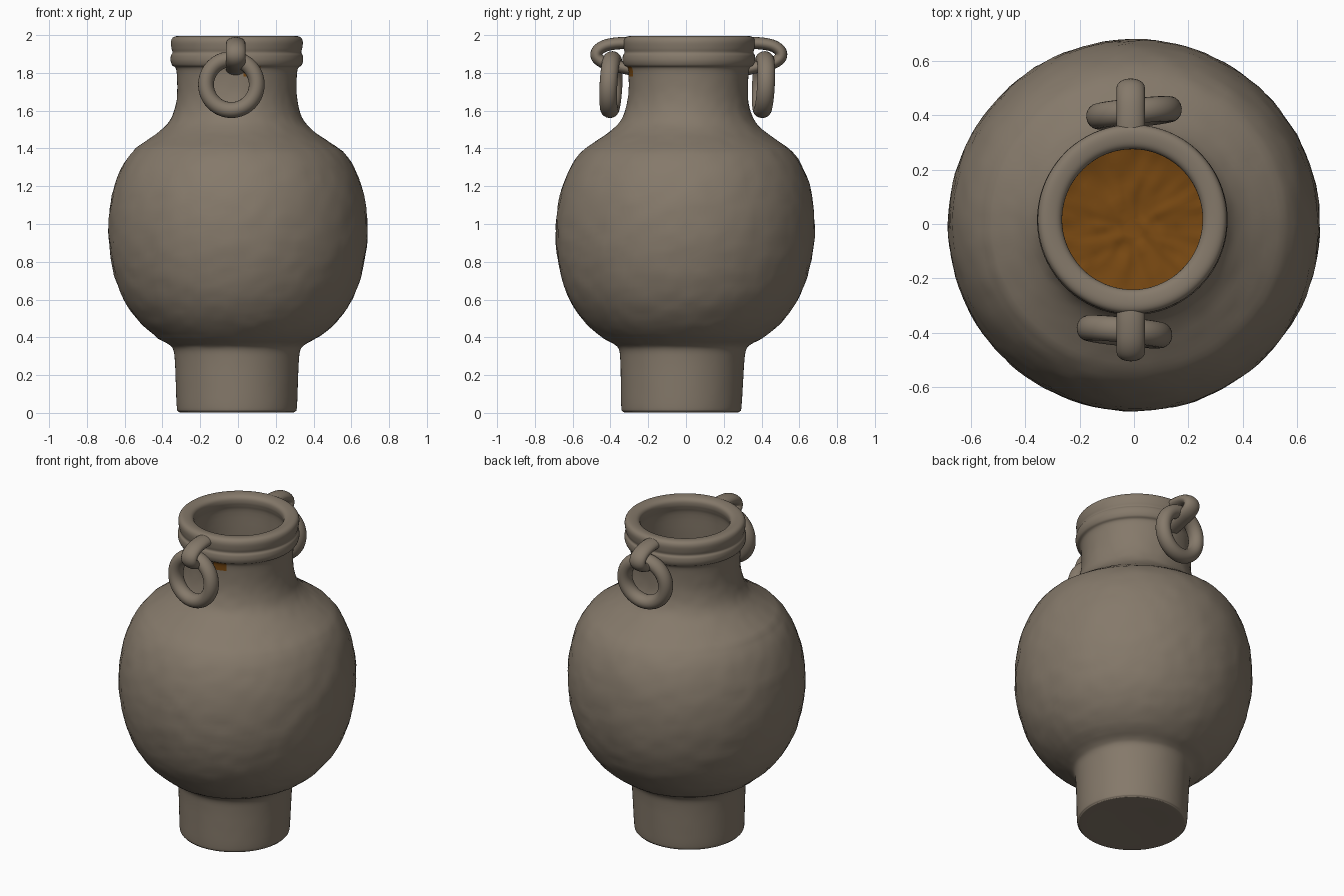
import bpy, bmesh, math
from mathutils import Vector, noise

if "Cube" in bpy.data.objects:
    bpy.data.objects.remove(bpy.data.objects["Cube"])


def material(name, rgb):
    m = bpy.data.materials.new(name)
    m.diffuse_color = (*rgb, 1)
    m.use_nodes = True
    m.node_tree.nodes["Principled BSDF"].inputs["Base Color"].default_value = m.diffuse_color
    return m


STONE = material("grey brown clay", (0.235, 0.192, 0.145))
RUST = material("orange brown", (0.19, 0.066, 0.006))


def finish(bm, name, mats):
    bmesh.ops.recalc_face_normals(bm, faces=bm.faces)
    me = bpy.data.meshes.new(name)
    bm.to_mesh(me)
    bm.free()
    for m in mats:
        me.materials.append(m)
    for p in me.polygons:
        p.use_smooth = True
    ob = bpy.data.objects.new(name, me)
    bpy.context.collection.objects.link(ob)
    return ob


def smooth_path(pts, steps, closed=False):
    """Catmull-Rom curve through the points."""
    pts = [Vector(p) for p in pts]
    n = len(pts)
    get = (lambda i: pts[i % n]) if closed else (lambda i: pts[max(0, min(n - 1, i))])
    out = []
    for i in range(n if closed else n - 1):
        a, b, c, d = (get(i + k) for k in (-1, 0, 1, 2))
        for s in range(steps):
            t = s / steps
            out.append(0.5 * (2 * b + (c - a) * t + (2 * a - 5 * b + 4 * c - d) * t * t
                              + (3 * b - a - 3 * c + d) * t ** 3))
    if not closed:
        out.append(pts[-1])
    return out


def tube(name, path, side, r_plane, r_side, closed):
    """Sweep an oval section along a flat path; side is the path's plane normal."""
    bm = bmesh.new()
    n, k = len(path), 20
    side = side.normalized()
    rings = []
    for i, p in enumerate(path):
        a = path[(i - 1) % n] if closed else path[max(i - 1, 0)]
        b = path[(i + 1) % n] if closed else path[min(i + 1, n - 1)]
        out = (b - a).normalized().cross(side)
        rings.append([bm.verts.new(p + out * r_plane * math.cos(j * math.tau / k)
                                   + side * r_side * math.sin(j * math.tau / k))
                      for j in range(k)])
    for i in range(n if closed else n - 1):
        r, q = rings[i], rings[(i + 1) % n]
        for j in range(k):
            bm.faces.new((r[j], r[(j + 1) % k], q[(j + 1) % k], q[j]))
    if not closed:
        bm.faces.new(rings[0])
        bm.faces.new(rings[-1])
    return finish(bm, name, [STONE])


# Vessel: foot, belly, neck and rolled rim outside, then the hollow inside
outer = [(0.11, 0.006), (0.285, 0.003), (0.31, 0.008), (0.318, 0.03), (0.323, 0.15),
         (0.328, 0.27), (0.337, 0.335), (0.365, 0.365), (0.42, 0.395), (0.49, 0.45),
         (0.55, 0.515), (0.605, 0.60), (0.645, 0.70), (0.672, 0.81), (0.685, 0.93),
         (0.681, 1.06), (0.66, 1.18), (0.615, 1.30), (0.555, 1.385), (0.48, 1.44),
         (0.41, 1.49), (0.36, 1.54), (0.332, 1.60), (0.317, 1.68), (0.317, 1.78),
         (0.324, 1.825), (0.342, 1.84), (0.351, 1.865), (0.349, 1.892), (0.341, 1.908),
         (0.346, 1.93), (0.349, 1.965), (0.339, 1.987), (0.315, 1.995)]
inner = [(0.28, 1.99), (0.262, 1.975), (0.259, 1.95), (0.265, 1.925), (0.275, 1.88),
         (0.28, 1.72), (0.30, 1.56), (0.40, 1.43), (0.56, 1.25), (0.625, 0.95),
         (0.57, 0.64), (0.43, 0.43), (0.28, 0.36), (0.13, 0.345), (0.04, 0.34)]
profile = [p.to_2d() for p in smooth_path([(r, z, 0) for r, z in outer + inner], 4)]
split = len(outer) * 4
SEG = 112
bm = bmesh.new()
rings = []
for i, (r, z) in enumerate(profile):
    # the vessel leans slightly: foot towards the front, neck towards the back
    cx = -0.006 if (z > 1.4 or z < 0.4) else 0.0
    cy = -0.025 + 0.0215 * z
    # hammered surface, strongest on the belly
    amp = 0.006 if 0.35 < z < 1.75 else 0.0015
    ring = []
    for j in range(SEG):
        t = j * math.tau / SEG
        co = Vector((cx + r * math.cos(t), cy + r * math.sin(t), z))
        d = 1 + amp * noise.noise(co * 13) + amp * 0.7 * noise.noise(co * 24)
        co.x *= d
        co.y *= d
        if i > split and z < 0.5:
            co.z += 0.012 * noise.noise(co * 22)
        ring.append(bm.verts.new(co))
    rings.append(ring)
for i in range(len(rings) - 1):
    for j in range(SEG):
        k = (j + 1) % SEG
        f = bm.faces.new((rings[i][j], rings[i][k], rings[i + 1][k], rings[i + 1][j]))
        c = f.calc_center_median()
        inside = i > split and c.z < 1.5
        stain = i < split and 1.77 < c.z < 1.835 and c.y < -0.2 and 0.03 < c.x < 0.12
        f.material_index = 1 if inside or stain else 0
bm.faces.new(rings[0])
bm.faces.new(rings[-1]).material_index = 1
finish(bm, "vessel", [STONE, RUST])

# Handle loops on the rim and the loose rings hanging from them, front and back
loop = [(0.30, 1.955), (0.37, 1.957), (0.44, 1.945), (0.482, 1.918), (0.487, 1.885),
        (0.455, 1.857), (0.39, 1.838), (0.29, 1.815)]
for label, s, ring_x, yaw in (("front", -1, -0.035, -0.1), ("back", 1, 0.0, 0.1)):
    path = smooth_path([(-0.012, 0.015 + s * y, z) for y, z in loop], 5)
    tube(label + "_handle", path, Vector((1, 0, 0)), 0.032, 0.052, False)
    across = Vector((math.cos(yaw), math.sin(yaw), 0))
    up = Vector((0, 0.05, 1)).normalized()
    centre = Vector((ring_x, -0.397 if s < 0 else 0.41, 1.738))
    circle = [centre + 0.135 * (across * math.cos(i * math.tau / 56) + up * math.sin(i * math.tau / 56))
              for i in range(56)]
    tube(label + "_ring", circle, across.cross(up), 0.042, 0.047, True)
